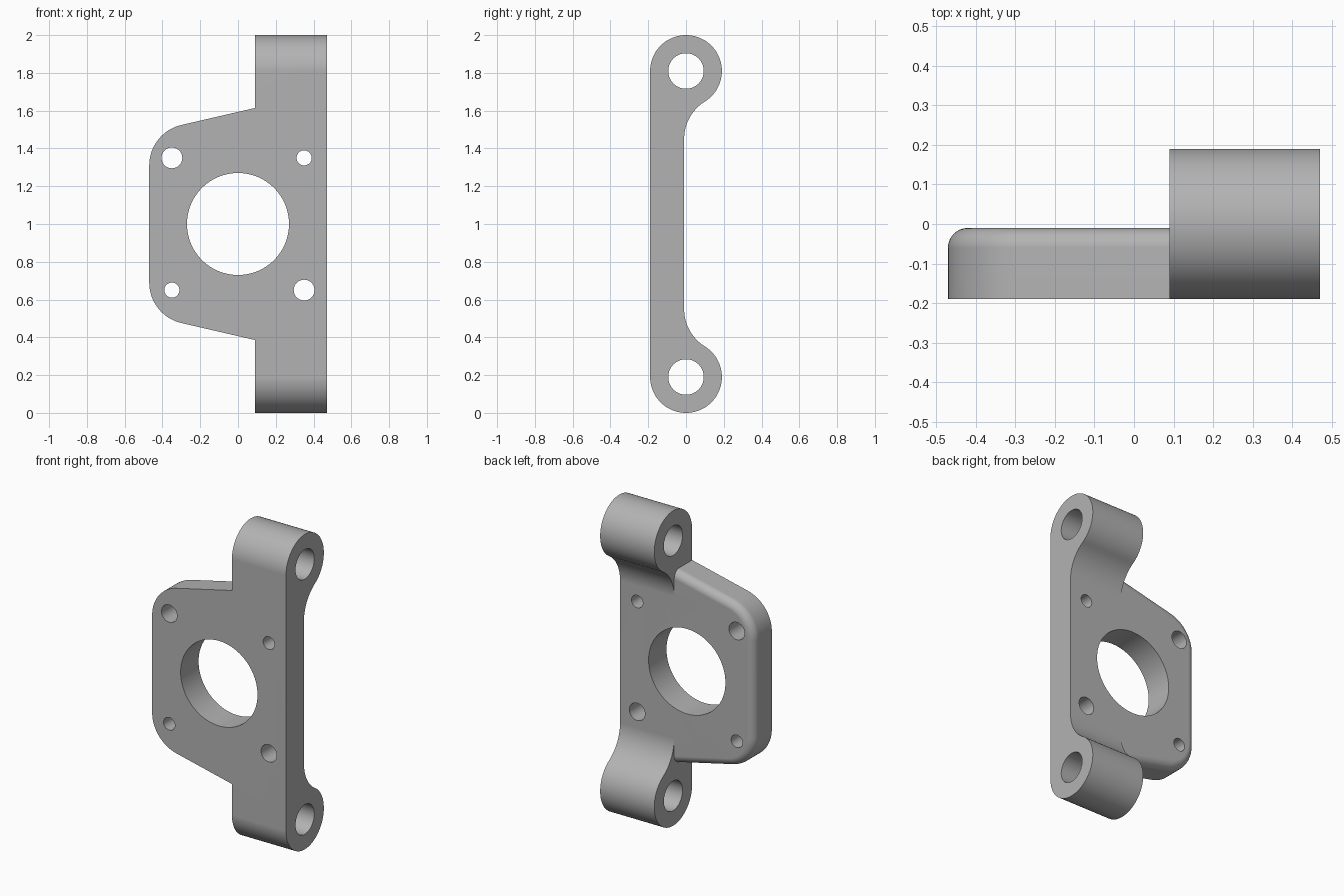
import bpy, bmesh
from math import sin, cos, pi, sqrt, atan2, radians
from mathutils import Vector

cube = bpy.data.objects.get("Cube")
if cube:
    bpy.data.objects.remove(cube, do_unlink=True)

FRONT, BACK, SIDE = -0.19, -0.01, 0.47
MID = 1.0            # mirror height
LUG_R, LUG_Z, LUG_X = 0.19, 1.81, 0.09

metal = bpy.data.materials.new("grey metal")
metal.use_nodes = True
grey = (0.45, 0.45, 0.45, 1)
metal.diffuse_color = grey
metal.node_tree.nodes["Principled BSDF"].inputs["Base Color"].default_value = grey


def arc(cx, cy, r, a0, a1, n):
    steps = [a0 + (a1 - a0) * i / n for i in range(n + 1)]
    return [(cx + r * cos(a), cy + r * sin(a)) for a in steps]


def mirrored(half):
    """Close a half outline by reflecting it about the middle height."""
    return half + [(u, 2 * MID - z) for u, z in reversed(half)]


def loft(name, rings):
    """Solid from a stack of matching closed rings, capped at both ends."""
    bm = bmesh.new()
    loops = [[bm.verts.new(p) for p in ring] for ring in rings]
    for low, high in zip(loops, loops[1:]):
        for i in range(len(low)):
            j = (i + 1) % len(low)
            bm.faces.new((low[i], low[j], high[j], high[i]))
    bm.faces.new(loops[0])
    bm.faces.new(loops[-1])
    bmesh.ops.recalc_face_normals(bm, faces=bm.faces)
    mesh = bpy.data.meshes.new(name)
    bm.to_mesh(mesh)
    bm.free()
    mesh.materials.append(metal)
    obj = bpy.data.objects.new(name, mesh)
    bpy.context.collection.objects.link(obj)
    return obj


def combine(target, tool, operation):
    mod = target.modifiers.new(operation.lower(), 'BOOLEAN')
    mod.operation, mod.object, mod.solver = operation, tool, 'EXACT'
    bpy.context.view_layer.objects.active = target
    bpy.ops.object.modifier_apply(modifier=mod.name)
    bpy.data.objects.remove(tool, do_unlink=True)


def drill(target, x, z, r, axis, n=48):
    """Round through hole along the x or y axis; x is read as y for an x hole."""
    ring = arc(x, z, r, 0, 2 * pi, n)[:-1]
    if axis == 'Y':
        rings = [[(u, d, w) for u, w in ring] for d in (-1, 1)]
    else:
        rings = [[(d, u, w) for u, w in ring] for d in (-1, 1)]
    cutter = loft("hole_cutter", rings)
    cutter.hide_render = True
    combine(target, cutter, 'DIFFERENCE')


# Side arm: round lugs blended into a straight bar
blend_r = 0.235
cy = BACK + blend_r
cz = LUG_Z - sqrt((LUG_R + blend_r) ** 2 - cy ** 2)
meet = atan2(cz - LUG_Z, cy)
half = arc(0, LUG_Z, LUG_R, pi, meet, 56)
half += arc(cy, cz, blend_r, meet + pi, pi, 16)[1:]
profile = mirrored(half)
bracket = loft("mounting_bracket", [[(x, y, z) for y, z in profile] for x in (LUG_X, SIDE)])


# Plate: sloped edges, rounded corners and a rounded back rim
def plate_outline(inset):
    slope, r, inner = radians(13), 0.22 - inset, 0.28
    corner = arc(-SIDE + 0.22, 1.31, r, pi, pi / 2 + slope, 20)
    x, z = corner[-1]
    return mirrored(corner + [(inner, z + (inner - x) * sin(slope) / cos(slope))])


rim = 0.05
levels = [(FRONT, 0)]
levels += [(BACK - rim + rim * sin(t), rim * (1 - cos(t)))
           for t in [i * pi / 16 for i in range(9)]]
plate = loft("plate", [[(x, y, z) for x, z in plate_outline(d)] for y, d in levels])
combine(bracket, plate, 'UNION')

# Centre bore, four screw holes and two lug holes
drill(bracket, 0, MID, 0.27, 'Y', 96)
for side in (-1, 1):
    for up in (-1, 1):
        drill(bracket, side * 0.35, MID + up * 0.35, 0.04 if side == up else 0.055, 'Y')
for up in (-1, 1):
    drill(bracket, 0, MID + up * (LUG_Z - MID), 0.094, 'X')

# Smooth curved walls while flat faces stay flat
bpy.ops.object.select_all(action='DESELECT')
bracket.select_set(True)
bpy.context.view_layer.objects.active = bracket
bpy.ops.object.shade_smooth_by_angle(angle=radians(30))
weighted = bracket.modifiers.new("flat_face_normals", 'WEIGHTED_NORMAL')
weighted.keep_sharp = True
